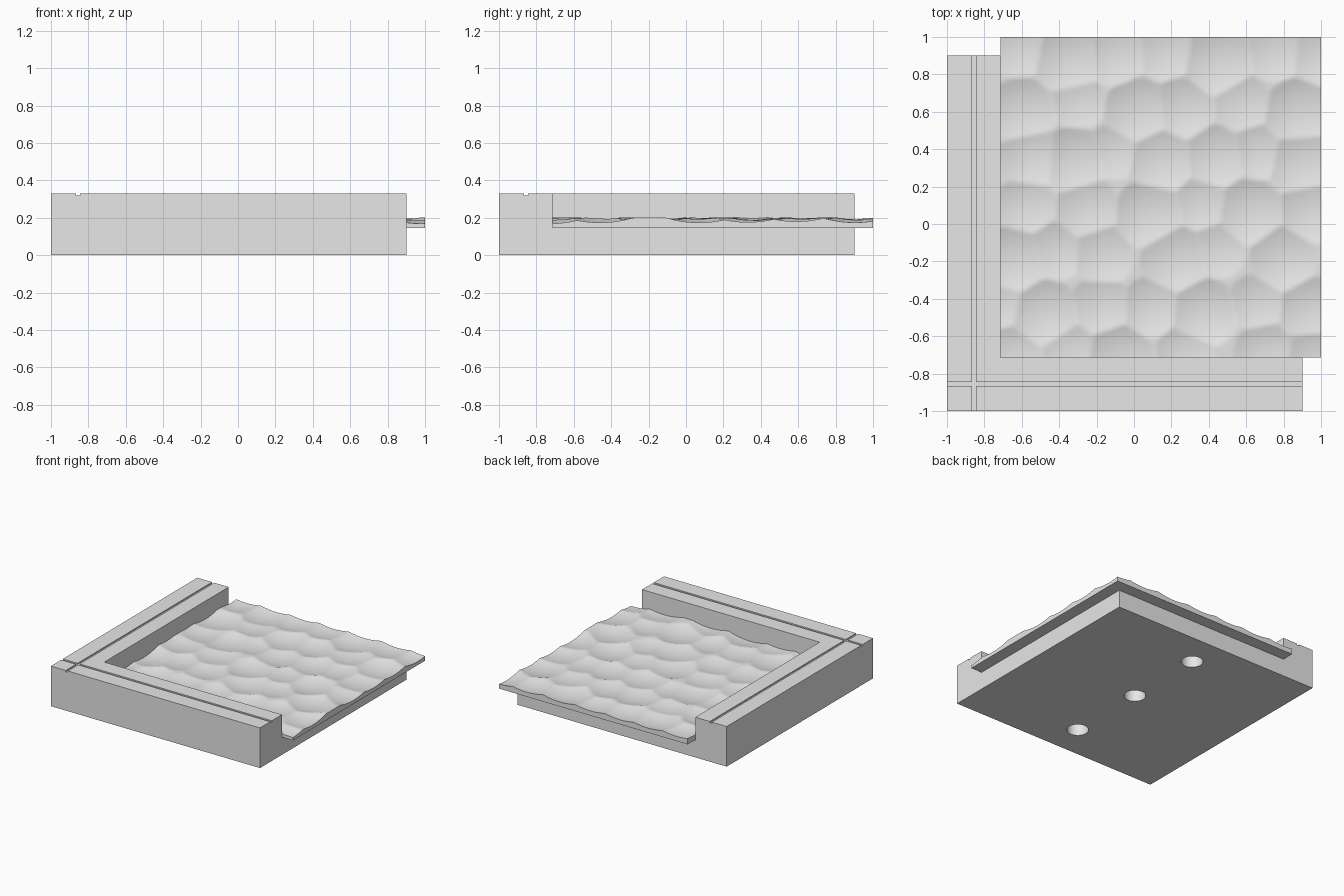
import bpy, bmesh, math
from mathutils import Vector

default = bpy.data.objects.get("Cube")
if default:
    bpy.data.objects.remove(default, do_unlink=True)

# One plain grey for the whole tile
grey = bpy.data.materials.new("plain grey")
grey.use_nodes = True
colour = (0.8, 0.8, 0.8, 1)
grey.diffuse_color = colour
grey.node_tree.nodes["Principled BSDF"].inputs["Base Color"].default_value = colour

LOW, BASE_HIGH, SLAB_HIGH = -1.0, 0.9, 1.0
INNER = -0.715
RIM_TOP, FLOOR, WATER_TOP = 0.33, 0.145, 0.2
MIDDLE = (LOW + BASE_HIGH) / 2


def add_object(name, bm):
    bmesh.ops.recalc_face_normals(bm, faces=bm.faces)
    mesh = bpy.data.meshes.new(name)
    bm.to_mesh(mesh)
    bm.free()
    mesh.materials.append(grey)
    obj = bpy.data.objects.new(name, mesh)
    bpy.context.collection.objects.link(obj)
    return obj


def box(name, low, high):
    bm = bmesh.new()
    bmesh.ops.create_cube(bm, size=1)
    low, high = Vector(low), Vector(high)
    for v in bm.verts:
        v.co = (low + high) / 2 + v.co * (high - low)
    return add_object(name, bm)


def cylinder(name, x, y, radius, depth):
    bm = bmesh.new()
    bmesh.ops.create_cone(bm, cap_ends=True, segments=48, radius1=radius,
                          radius2=radius, depth=depth * 2)
    bmesh.ops.translate(bm, verts=bm.verts, vec=(x, y, 0))
    return add_object(name, bm)


def activate(obj):
    bpy.ops.object.select_all(action="DESELECT")
    obj.select_set(True)
    bpy.context.view_layer.objects.active = obj


def cut(target, cutter):
    cutter.hide_render = True
    mod = target.modifiers.new("cut", "BOOLEAN")
    mod.operation, mod.solver, mod.object = "DIFFERENCE", "EXACT", cutter
    activate(target)
    bpy.ops.object.modifier_apply(modifier=mod.name)
    bpy.data.objects.remove(cutter, do_unlink=True)


# Base block with an open corner recess
base = box("base", (LOW, LOW, 0), (BASE_HIGH, BASE_HIGH, RIM_TOP))
cut(base, box("recess_cutter", (INNER, INNER, FLOOR), (2, 2, 1)))

# Crossing grooves along the two rim walls
groove, half, groove_floor = -0.856, 0.01, RIM_TOP - 0.01
cut(base, box("groove_cutter", (groove - half, -2, groove_floor), (groove + half, 2, 1)))
cut(base, box("groove_cutter", (-2, groove - half, groove_floor), (2, groove + half, 1)))

# Row of three round sockets underneath
for step in (-1, 0, 1):
    cut(base, cylinder("socket_cutter", MIDDLE, MIDDLE + step * 0.67, 0.082, 0.1))

# Middle points of the shallow hollows in the water, row by row
hollows = {
    0.9: (-0.62, -0.35, -0.1, 0.17, 0.45, 0.75, 1.0),
    0.62: (-0.6, -0.3, 0.02, 0.26, 0.58, 0.88),
    0.36: (-0.55, -0.32, -0.1, 0.14, 0.43, 0.66, 0.9),
    0.08: (-0.58, -0.25, 0.08, 0.36, 0.62, 0.95),
    -0.17: (-0.65, -0.42, -0.17, 0.22, 0.45, 0.8),
    -0.45: (-0.72, -0.48, -0.18, 0.1, 0.37, 0.65, 0.95),
    -0.7: (-0.65, -0.35, -0.08, 0.28, 0.7, 0.98),
}
centres = []
for y, row in hollows.items():
    for i, x in enumerate(row):
        wobble = math.sin(i * 2.3 + y * 9)
        centres.append((x, y + 0.03 * wobble, WATER_TOP - 0.026 + 0.006 * wobble))


def water_height(x, y):
    return min(WATER_TOP, min(z + 0.85 * ((x - cx) ** 2 + (y - cy) ** 2)
                              for cx, cy, z in centres))


# Water slab: rippled top, straight sides and flat underside
bm = bmesh.new()
bmesh.ops.create_grid(bm, x_segments=110, y_segments=110, size=(SLAB_HIGH - INNER) / 2)
centre = (SLAB_HIGH + INNER) / 2
for v in bm.verts:
    x, y = v.co.x + centre, v.co.y + centre
    v.co = (x, y, water_height(x, y))
border = [e for e in bm.edges if e.is_boundary]
skirt = bmesh.ops.extrude_edge_only(bm, edges=border)["geom"]
for v in skirt:
    if isinstance(v, bmesh.types.BMVert):
        v.co.z = FLOOR
bmesh.ops.holes_fill(bm, edges=[e for e in bm.edges if e.is_boundary], sides=0)
water = add_object("water_slab", bm)

# Smooth ripples and sockets, crisp edges elsewhere
for obj in (base, water):
    activate(obj)
    bpy.ops.object.shade_smooth_by_angle(angle=math.radians(30))
